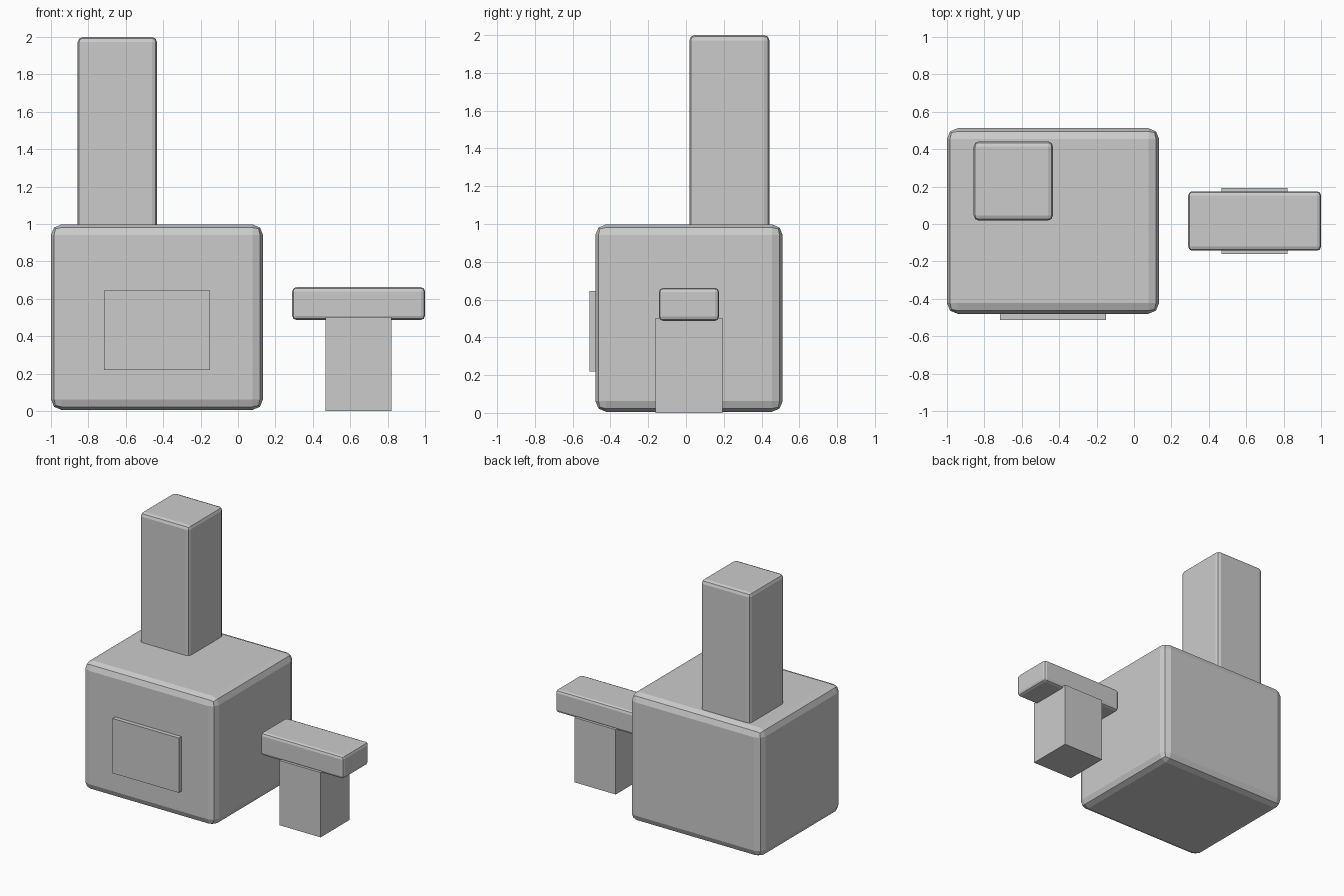
import bpy

if "Cube" in bpy.data.objects:
    bpy.data.objects.remove(bpy.data.objects["Cube"])


def box(name, x, y, z, bevel=0.0):
    """Box spanning the given (min, max) ranges, with optional rounded edges."""
    spans = (x, y, z)
    bpy.ops.mesh.primitive_cube_add(size=1, location=[(a + b) / 2 for a, b in spans])
    ob = bpy.context.object
    ob.name = name
    ob.scale = [b - a for a, b in spans]
    bpy.ops.object.transform_apply(location=False, rotation=False, scale=True)
    if bevel:
        mod = ob.modifiers.new("rounded_edges", 'BEVEL')
        mod.width = bevel
        mod.segments = 2
    return ob


# Furnace: main block, chimney and front opening panel
box("furnace_body", (-1.0, 0.134), (-0.48, 0.512), (0.006, 0.998), 0.057)
box("chimney", (-0.857, -0.433), (0.018, 0.442), (0.94, 2.0), 0.028)
box("furnace_opening", (-0.716, -0.149), (-0.512, -0.44), (0.22, 0.644))

# Anvil: stand and top slab
box("anvil_stand", (0.467, 0.821), (-0.161, 0.193), (0.0, 0.502))
box("anvil_top", (0.29, 1.0), (-0.143, 0.175), (0.487, 0.662), 0.022)
